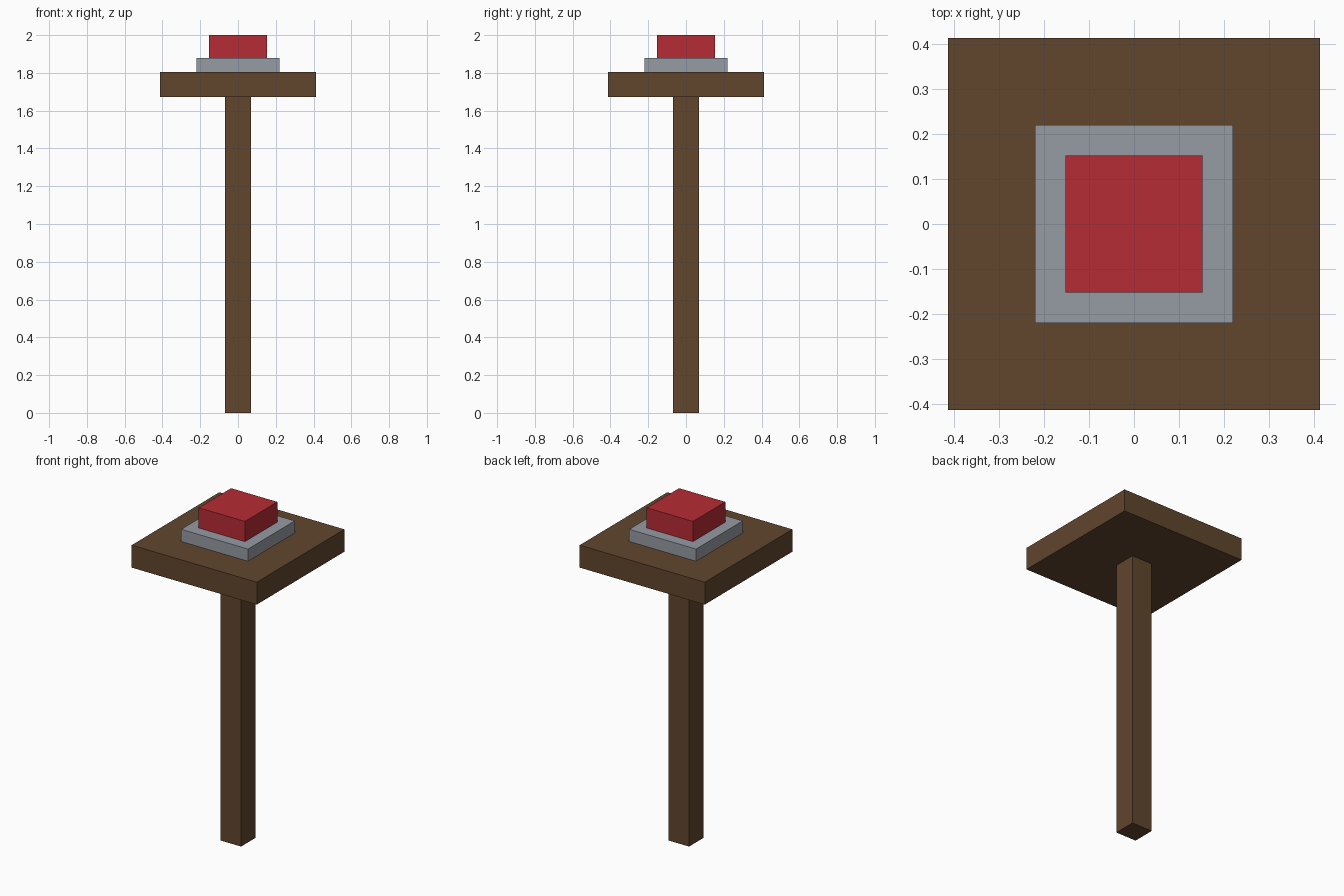
import bpy

cube = bpy.data.objects.get("Cube")
if cube:
    bpy.data.objects.remove(cube, do_unlink=True)


def make_material(name, rgb):
    mat = bpy.data.materials.new(name)
    mat.use_nodes = True
    color = (*rgb, 1.0)
    mat.diffuse_color = color
    mat.node_tree.nodes["Principled BSDF"].inputs["Base Color"].default_value = color
    return mat


def square_block(name, half_width, bottom, top, mat):
    """Square block centred on the vertical axis."""
    bpy.ops.mesh.primitive_cube_add(size=1, location=(0, 0, (bottom + top) / 2))
    block = bpy.context.object
    block.name = name
    block.scale = (2 * half_width, 2 * half_width, top - bottom)
    bpy.ops.object.transform_apply(location=False, rotation=False, scale=True)
    block.data.materials.append(mat)
    return block


wood = make_material("brown wood", (0.120, 0.061, 0.027))
metal = make_material("grey metal", (0.305, 0.328, 0.366))
red = make_material("button red", (0.468, 0.025, 0.035))

# Stand
square_block("post", 0.068, 0.0, 1.672, wood)
square_block("table_top", 0.414, 1.672, 1.806, wood)

# Push button on its base plate
square_block("button_base", 0.221, 1.806, 1.879, metal)
square_block("button", 0.153, 1.879, 2.0, red)
